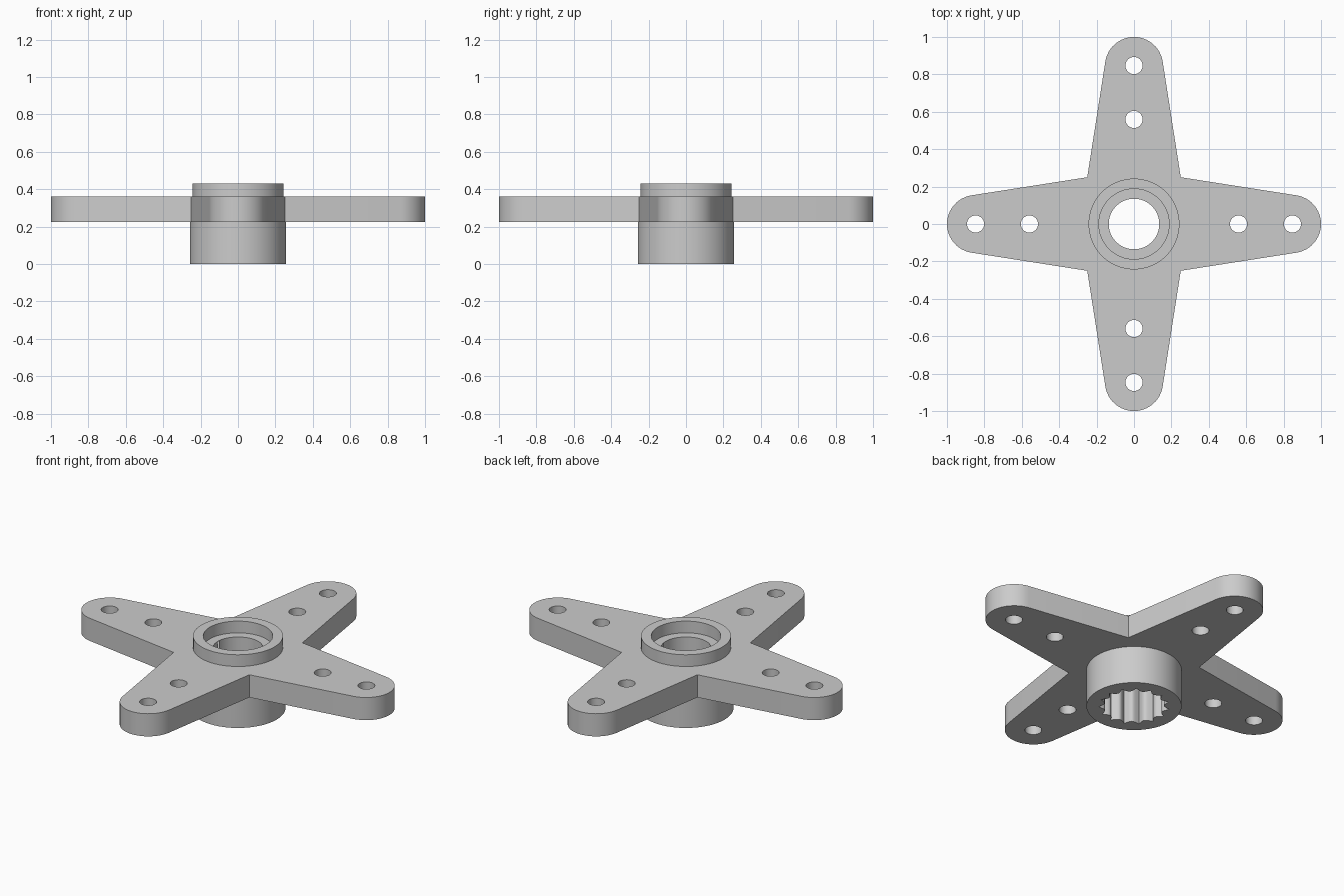
import bpy, bmesh
from math import sin, cos, pi, atan2, radians
from mathutils import Vector, Matrix

cube = bpy.data.objects.get("Cube")
if cube:
    bpy.data.objects.remove(cube, do_unlink=True)

# Single grey plastic
grey = bpy.data.materials.new("grey plastic")
grey.use_nodes = True
GREY = (0.6, 0.6, 0.6, 1)
grey.diffuse_color = GREY
grey.node_tree.nodes["Principled BSDF"].inputs["Base Color"].default_value = GREY

PLATE_BOTTOM, PLATE_TOP, COLLAR_TOP = 0.225, 0.36, 0.43
ARM_END, ARM_R, ROOT = 0.845, 0.155, 0.25


def prism(name, outline, z0, z1):
    """Closed upright solid from a counter-clockwise outline."""
    bm = bmesh.new()
    face = bm.faces.new([bm.verts.new((x, y, z0)) for x, y in outline])
    top = bmesh.ops.extrude_face_region(bm, geom=[face])["geom"]
    verts = [v for v in top if isinstance(v, bmesh.types.BMVert)]
    bmesh.ops.translate(bm, verts=verts, vec=(0, 0, z1 - z0))
    bmesh.ops.recalc_face_normals(bm, faces=bm.faces)
    mesh = bpy.data.meshes.new(name)
    bm.to_mesh(mesh)
    bm.free()
    mesh.materials.append(grey)
    obj = bpy.data.objects.new(name, mesh)
    bpy.context.collection.objects.link(obj)
    return obj


def circle(r, n=64, cx=0, cy=0):
    return [(cx + r * cos(2 * pi * i / n), cy + r * sin(2 * pi * i / n)) for i in range(n)]


def combine(body, tool, operation):
    """Apply a boolean to the body and remove the tool."""
    tool.hide_render = True
    mod = body.modifiers.new(operation, "BOOLEAN")
    mod.operation, mod.object, mod.solver = operation, tool, "EXACT"
    bpy.context.view_layer.update()
    result = body.evaluated_get(bpy.context.evaluated_depsgraph_get())
    mesh = bpy.data.meshes.new_from_object(result)
    body.modifiers.clear()
    body.data = mesh
    bpy.data.objects.remove(tool, do_unlink=True)


# Cross plate: one tapered, rounded arm repeated four times
tilt = atan2(0.1, 0.62)
half = pi / 2 - tilt
arm = [Vector((ROOT, -ROOT))]
arm += [Vector((ARM_END + ARM_R * cos(a), ARM_R * sin(a)))
        for a in (-half + 2 * half * i / 24 for i in range(25))]
outline = [tuple(Matrix.Rotation(k * pi / 2, 2) @ p) for k in range(4) for p in arm]
horn = prism("four_arm_horn", outline, PLATE_BOTTOM, PLATE_TOP)

# Hub below and collar above
combine(horn, prism("hub", circle(0.257), 0, 0.3), "UNION")
combine(horn, prism("collar", circle(0.243), 0.28, COLLAR_TOP), "UNION")

# Screw recess and through hole
combine(horn, prism("screw_recess", circle(0.188), PLATE_TOP, 0.5), "DIFFERENCE")
combine(horn, prism("shaft_hole", circle(0.135), -0.1, 0.5), "DIFFERENCE")

# Splined socket: rounded lobes pointing inward, sharp valleys between
TEETH, STEPS = 15, 8
spline = []
for i in range(TEETH * STEPS):
    r = 0.192 - 0.03 * sin(pi * (i % STEPS) / STEPS)
    a = 2 * pi * (i / STEPS - 0.5) / TEETH + pi / 2
    spline.append((r * cos(a), r * sin(a)))
combine(horn, prism("spline_socket", spline, -0.1, 0.25), "DIFFERENCE")

# Two link holes in each arm
for k in range(4):
    for d in (0.559, 0.847):
        hole = circle(0.046, 32, d * cos(k * pi / 2), d * sin(k * pi / 2))
        combine(horn, prism("link_hole", hole, 0.1, 0.5), "DIFFERENCE")

bpy.ops.object.select_all(action="DESELECT")
horn.select_set(True)
bpy.context.view_layer.objects.active = horn
bpy.ops.object.shade_smooth_by_angle(angle=radians(30))
